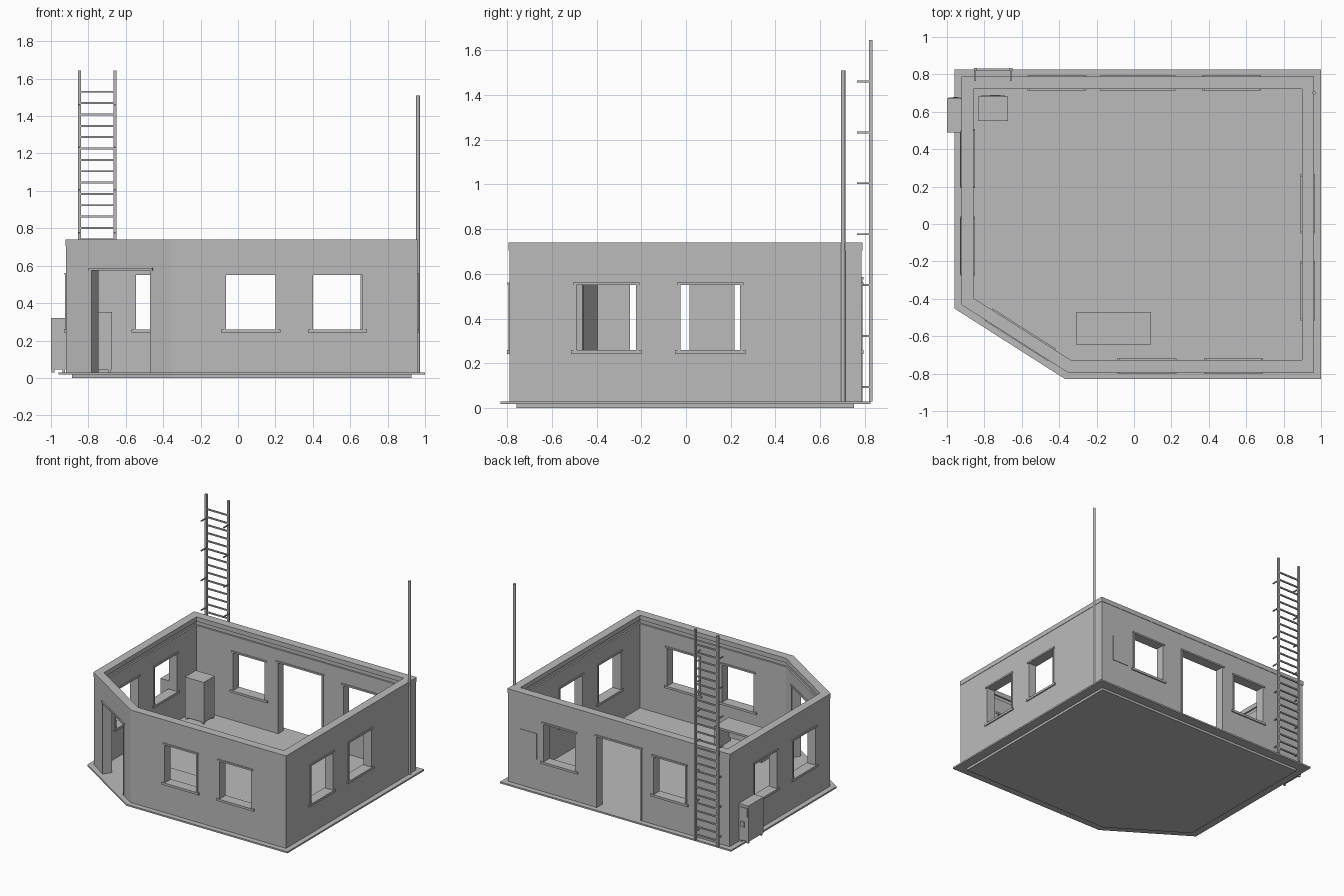
import bpy, bmesh, math
from mathutils import Matrix, Vector

cube = bpy.data.objects.get("Cube")
if cube:
    bpy.data.objects.remove(cube, do_unlink=True)

grey = bpy.data.materials.new("plain_grey")
grey.use_nodes = True
GREY = (0.5, 0.5, 0.5, 1)
grey.diffuse_color = GREY
grey.node_tree.nodes["Principled BSDF"].inputs["Base Color"].default_value = GREY

THICK, FLOOR, SEAM, TOP = 0.062, 0.03, 0.705, 0.74
OUTLINE = [(-0.92, -0.43), (-0.355, -0.79), (0.96, -0.79), (0.96, 0.785), (-0.92, 0.785)]


def finish(name, bm):
    bmesh.ops.recalc_face_normals(bm, faces=bm.faces)
    mesh = bpy.data.meshes.new(name)
    bm.to_mesh(mesh)
    bm.free()
    mesh.materials.append(grey)
    obj = bpy.data.objects.new(name, mesh)
    bpy.context.collection.objects.link(obj)
    return obj


def add_box(bm, lo, hi, frame=Matrix()):
    lo, hi = Vector(lo), Vector(hi)
    bmesh.ops.create_cube(bm, size=1, matrix=frame @ Matrix.Translation((lo + hi) / 2)
                          @ Matrix.Diagonal((*(hi - lo), 1)))


def boxes(name, parts, frame=Matrix()):
    bm = bmesh.new()
    for lo, hi in parts:
        add_box(bm, lo, hi, frame)
    return finish(name, bm)


def inset(poly, d):
    """Mitred inward offset of a counter-clockwise polygon."""
    result = []
    for i, p in enumerate(poly):
        p, a, b = Vector(p), Vector(poly[i - 1]), Vector(poly[(i + 1) % len(poly)])
        u, v = (p - a).normalized(), (b - p).normalized()
        n, m = Vector((-u.y, u.x)), Vector((-v.y, v.x))
        result.append(p + (n + m) * d / (1 + n.dot(m)))
    return result


def slab(name, poly, z0, z1):
    bm = bmesh.new()
    low = [bm.verts.new((*p, z0)) for p in poly]
    high = [bm.verts.new((*p, z1)) for p in poly]
    bm.faces.new(low)
    bm.faces.new(high)
    for i in range(len(poly)):
        bm.faces.new((low[i - 1], low[i], high[i], high[i - 1]))
    return finish(name, bm)


def ring(name, outer, inner, z0, z1):
    bm = bmesh.new()
    loops = [[bm.verts.new((*p, z)) for p in poly]
             for poly, z in ((outer, z0), (outer, z1), (inner, z1), (inner, z0))]
    for k in range(4):
        a, b = loops[k - 1], loops[k]
        for i in range(len(outer)):
            bm.faces.new((a[i - 1], a[i], b[i], b[i - 1]))
    return finish(name, bm)


# Floor plate and the smaller footing beneath it
slab("footing", inset(OUTLINE, 0.033), 0, 0.018)
slab("floor_plate", inset(OUTLINE, -0.04), 0.018, FLOOR)

# Wall ring, recessed strip inside and coping band
inner = inset(OUTLINE, THICK)
walls = ring("walls", OUTLINE, inner, FLOOR, 0.675)
ring("recessed_strip", OUTLINE, inset(OUTLINE, THICK - 0.012), 0.675, SEAM)
ring("coping", inset(OUTLINE, -0.003), inner, SEAM, TOP)

# Openings: name, centre on outer face, angle of the wall, is door
front, right, back, left = 0, math.pi / 2, math.pi, -math.pi / 2
slant = math.atan2(-0.36, 0.565)
openings = [("entrance", (-0.625, -0.618), slant, True), ("back_door", (0.02, 0.785), back, True)]
for name, points, angle in (
        ("front_window", ((0.068, -0.79), (0.533, -0.79)), front),
        ("left_window", ((0.96, -0.357), (0.96, 0.108)), right),
        ("back_window", ((0.522, 0.785), (-0.412, 0.785)), back),
        ("right_window", ((-0.92, 0.35), (-0.92, -0.118)), left)):
    openings += [(name, p, angle, False) for p in points]

BAR = 0.012
cutters = bmesh.new()
for name, point, angle, door in openings:
    frame = Matrix.Translation((*point, 0)) @ Matrix.Rotation(angle, 4, 'Z')
    half, z0, z1 = (0.185, FLOOR, 0.575) if door else (0.133, 0.26, 0.55)
    cut = half + BAR
    add_box(cutters, (-cut, -0.1, 0 if door else z0 - BAR), (cut, 0.16, z1 + BAR), frame)
    out, back_y = -0.004, THICK + 0.004
    parts = [((s * (half + BAR / 2) - BAR / 2, out, z0), (s * (half + BAR / 2) + BAR / 2, back_y, z1))
             for s in (-1, 1)]
    # Lintel and, for windows, a wider sill
    parts.append(((-half - 0.016, out - 0.004, z1), (half + 0.016, back_y + 0.004, z1 + BAR)))
    if not door:
        parts.append(((-half - 0.025, out - 0.005, z0 - 0.017), (half + 0.025, back_y + 0.005, z0)))
    boxes(name + "_frame", parts, frame)

cutter = finish("opening_cutter", cutters)
cutter.hide_render = True
mod = walls.modifiers.new("openings", 'BOOLEAN')
mod.operation, mod.solver, mod.object = 'DIFFERENCE', 'EXACT', cutter
bpy.context.view_layer.update()
cut_mesh = bpy.data.meshes.new_from_object(walls.evaluated_get(bpy.context.evaluated_depsgraph_get()))
walls.modifiers.clear()
walls.data = cut_mesh
bpy.data.objects.remove(cutter, do_unlink=True)

# Thin panel on the back wall
boxes("wall_panel", [((0.715, 0.78, 0.26), (0.855, 0.789, 0.46))])

# Ladder with rails, rungs and wall brackets
rails = (-0.848, -0.658)
parts = [((x - 0.008, 0.818, FLOOR), (x + 0.008, 0.834, 1.645)) for x in rails]
parts += [((rails[0], 0.822, z - 0.005), (rails[1], 0.832, z + 0.005))
          for z in (1.53 - 0.0607 * i for i in range(25))]
parts += [((x - 0.004, 0.765, z - 0.004), (x + 0.004, 0.826, z + 0.004))
          for x in rails for z in (0.095 + 0.2275 * i for i in range(7))]
boxes("ladder", parts)

# Mast at the back corner
bm = bmesh.new()
bmesh.ops.create_cone(bm, cap_ends=True, segments=12, radius1=0.01, radius2=0.01, depth=1.51 - FLOOR,
                      matrix=Matrix.Translation((0.962, 0.702, (1.51 + FLOOR) / 2)))
finish("mast", bm)


def cabinet(name, x0, x1, y0, y1, top):
    """Cabinet on short feet with door, handle and vent on its back side."""
    w = x1 - x0
    parts = [((x0, y0, 0.045), (x1, y1, top))]
    for x in (x0 + 0.004, x1 - 0.019):
        for y in (y0 + 0.004, y1 - 0.019):
            parts.append(((x, y, FLOOR), (x + 0.015, y + 0.015, 0.045)))
    parts += [((x0 + 0.1 * w, y1, top - 0.09), (x1 - 0.1 * w, y1 + 0.005, top - 0.02)),
              ((x0 + 0.4 * w, y1, top - 0.17), (x0 + 0.75 * w, y1 + 0.008, top - 0.13))]
    boxes(name, parts)


cabinet("indoor_cabinet", -0.835, -0.675, 0.55, 0.682, 0.352)
cabinet("outdoor_cabinet", -1.0, -0.92, 0.49, 0.672, 0.32)

# Desk near the front wall
boxes("desk", [((-0.31, -0.645, 0.19), (0.09, -0.47, 0.205)),
               ((-0.31, -0.645, FLOOR), (-0.295, -0.47, 0.19)),
               ((0.075, -0.645, FLOOR), (0.09, -0.47, 0.19)),
               ((-0.295, -0.64, 0.06), (0.075, -0.63, 0.19))])
